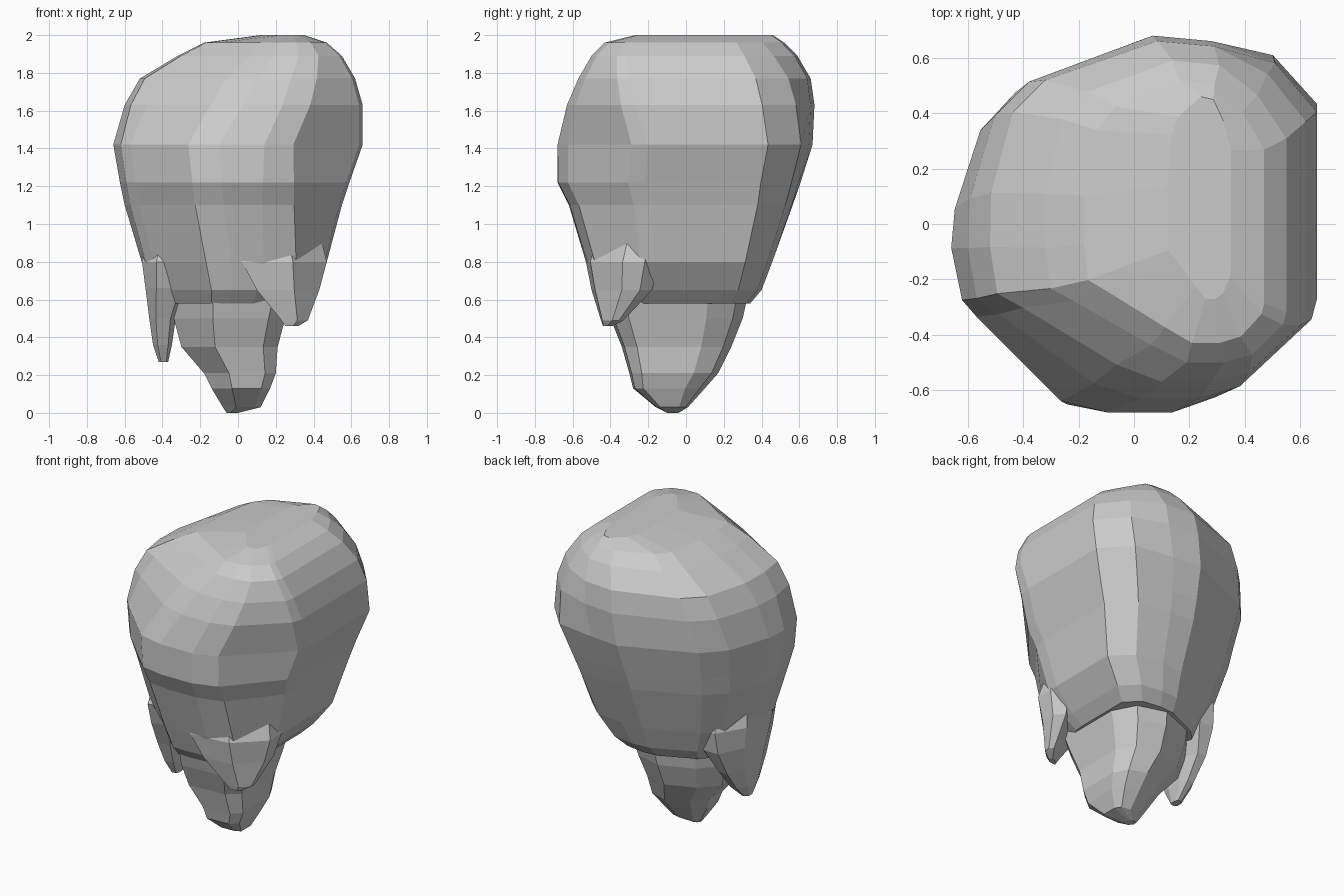
import bpy, bmesh

# Plan outlines with chamfered corners, scaled into each ring's bounds
LOW = [(-.28, -1), (.0, -1), (.35, -.98), (.73, -.90), (.98, -.42), (1, -.25),
       (1, .72), (.74, .95), (.36, 1), (.06, .98), (-.62, .71), (-.84, .50),
       (-.98, .09), (-1, -.12), (-.96, -.38), (-.88, -.48)]
MID = [(-.40, -.94), (-.15, -1), (.21, -1), (.44, -.92), (.97, -.42), (1, -.29),
       (1, .65), (.76, .91), (.36, .97), (.06, 1), (-.65, .71), (-.84, .51),
       (-.98, .09), (-1, -.12), (-.94, -.40), (-.86, -.49)]
HIGH = [(-.10, -.88), (.20, -1), (.50, -1), (.74, -.95), (.97, -.78), (1, -.70),
        (1, .47), (.76, .76), (.45, .97), (.06, 1), (-.65, .80), (-.86, .62),
        (-1, .12), (-1, -.25), (-.96, -.52), (-.76, -.60)]
ROOT = [(-.30, -1), (.70, -.95), (1, -.72), (1, .45), (.75, .85),
        (.15, 1), (-.60, .75), (-1, .35), (-1, -.25)]
SIDE = [(-.5, -1), (.6, -.9), (1, -.4), (1, .5), (.6, 1), (-.3, 1), (-1, .4), (-1, -.5)]
FLANGE = [(-1, -1), (.2, -.88), (1, 0), (1, .6), (.7, 1), (-.8, -.1)]


def mix(a, b, t):
    """Blend two outlines."""
    return [(p[0] + (q[0] - p[0]) * t, p[1] + (q[1] - p[1]) * t) for p, q in zip(a, b)]


def crown_outline(z):
    if z < 1.43:
        return mix(LOW, MID, max(0, (z - .63) / .80))
    return mix(MID, HIGH, min(1, (z - 1.43) / .50))


def loft(name, outline_at, rings):
    """Skin through rings given as (z, x_min, x_max, y_min, y_max), bottom first."""
    bm = bmesh.new()
    loops = []
    for z, x0, x1, y0, y1 in rings:
        cx, cy, hx, hy = (x0 + x1) / 2, (y0 + y1) / 2, (x1 - x0) / 2, (y1 - y0) / 2
        loops.append([bm.verts.new((cx + u * hx, cy + v * hy, z)) for u, v in outline_at(z)])
    n = len(loops[0])
    for lo, hi in zip(loops, loops[1:]):
        for i in range(n):
            j = (i + 1) % n
            bm.faces.new((lo[i], lo[j], hi[j], hi[i]))
    bm.faces.new(loops[0][::-1])
    bm.faces.new(loops[-1])
    bmesh.ops.recalc_face_normals(bm, faces=bm.faces)
    mesh = bpy.data.meshes.new(name)
    bm.to_mesh(mesh)
    bm.free()
    obj = bpy.data.objects.new(name, mesh)
    bpy.context.collection.objects.link(obj)
    return obj


# Bulging crown, its top ridge leaning to the right, necking into the main root
loft("crown", crown_outline, [
    (0.58, -.38, .29, -.42, .34),
    (0.65, -.42, .36, -.48, .40),
    (0.80, -.51, .47, -.53, .46),
    (1.10, -.60, .55, -.62, .57),
    (1.22, -.625, .59, -.68, .61),
    (1.42, -.66, .66, -.68, .67),
    (1.63, -.60, .66, -.63, .68),
    (1.77, -.52, .62, -.57, .66),
    (1.89, -.32, .55, -.50, .59),
    (1.96, -.18, .47, -.43, .52),
    (2.00, .12, .35, -.27, .46),
])

# Central root tapering to the ground
loft("main_root", lambda z: ROOT, [
    (0.00, -.06, .00, -.10, -.04),
    (0.03, -.08, .12, -.16, .01),
    (0.13, -.14, .17, -.28, .10),
    (0.21, -.18, .20, -.30, .17),
    (0.35, -.30, .21, -.34, .24),
    (0.50, -.34, .25, -.40, .30),
    (0.68, -.36, .30, -.45, .34),
])

# Short side root on the left
loft("left_root", lambda z: SIDE, [
    (0.27, -.42, -.37, -.11, -.04),
    (0.36, -.45, -.35, -.16, .06),
    (0.50, -.47, -.33, -.22, .17),
    (0.66, -.49, -.26, -.29, .25),
    (0.80, -.508, -.20, -.33, .27),
    (1.00, -.50, -.10, -.22, .20),
])

# Short flange root at the front right
loft("front_right_root", lambda z: FLANGE, [
    (0.46, .25, .32, -.44, -.39),
    (0.49, .23, .37, -.45, -.33),
    (0.65, .10, .43, -.50, -.18),
    (0.80, .02, .47, -.53, -.14),
    (1.00, .00, .42, -.48, -.10),
])
